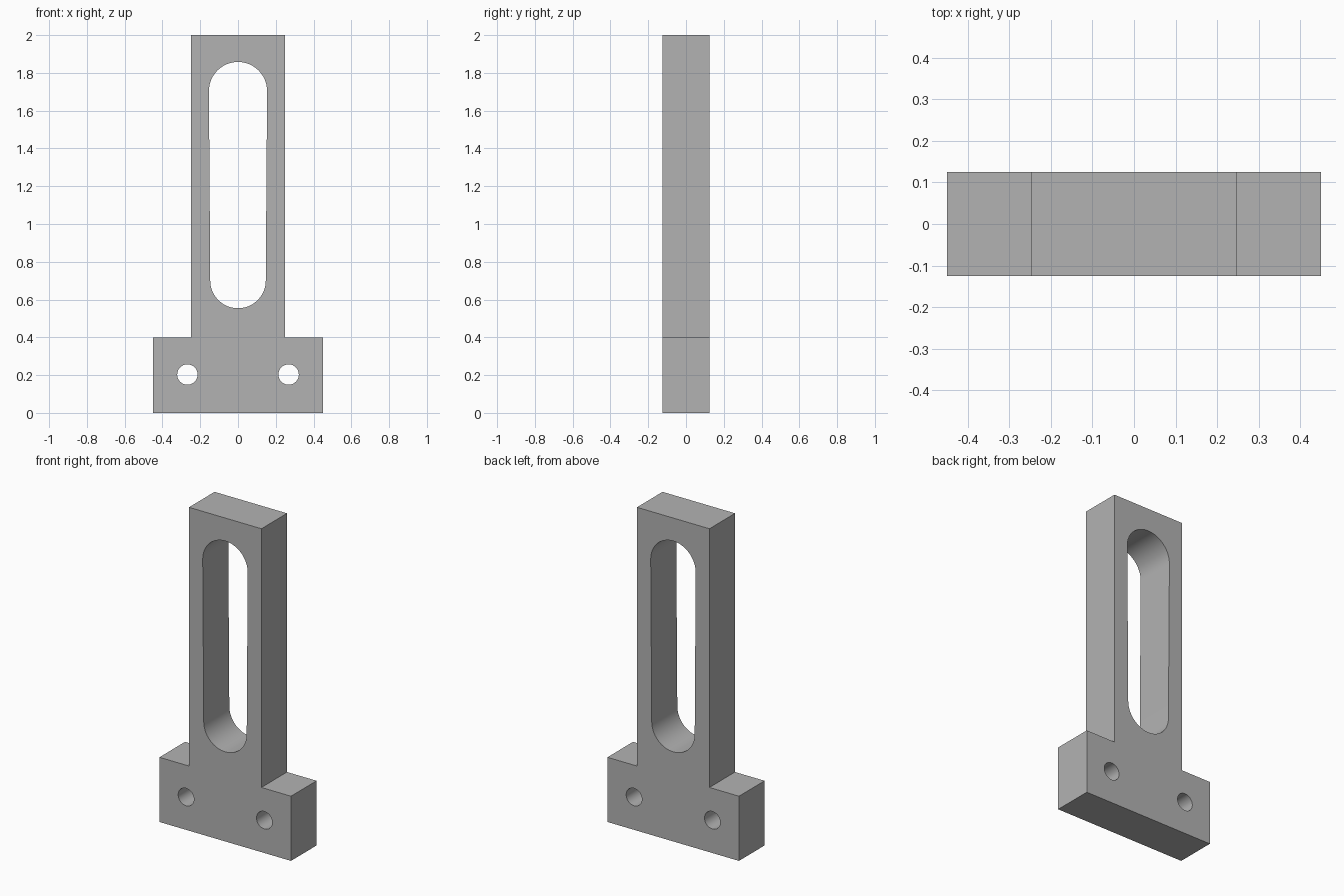
import bpy, bmesh
from math import pi, sin, cos
from mathutils import Vector

cube = bpy.data.objects.get("Cube")
if cube:
    bpy.data.objects.remove(cube, do_unlink=True)

HALF_DEPTH = 0.125

grey = bpy.data.materials.new("plain_grey")
grey.use_nodes = True
colour = (0.45, 0.45, 0.45, 1)
grey.diffuse_color = colour
grey.node_tree.nodes["Principled BSDF"].inputs["Base Color"].default_value = colour


def arc(cx, cz, r, start, sweep, steps):
    angles = [start + sweep * i / steps for i in range(steps + 1)]
    return [(cx + r * cos(a), cz + r * sin(a)) for a in angles]


def add_loop(bm, points):
    verts = [bm.verts.new((x, -HALF_DEPTH, z)) for x, z in points]
    for a, b in zip(verts, verts[1:] + verts[:1]):
        bm.edges.new((a, b))


# Outline: narrow upright on a wide foot
right_half = [(0.45, 0), (0.45, 0.4), (0.248, 0.4), (0.248, 2)]
outline = right_half + [(-x, z) for x, z in reversed(right_half)]

# Slightly tapered slot with round ends
slot = arc(0, 1.704, 0.154, 0, pi, 32) + arc(0, 0.701, 0.147, pi, pi, 32)

bm = bmesh.new()
add_loop(bm, outline)
add_loop(bm, slot)

# Two bolt holes through the foot
for side in (-1, 1):
    add_loop(bm, arc(side * 0.268, 0.203, 0.054, 0, 2 * pi, 32)[:-1])

# Fill the front face around the holes and extrude it backwards
bmesh.ops.triangle_fill(bm, use_beauty=True, edges=bm.edges[:], normal=Vector((0, -1, 0)))
result = bmesh.ops.extrude_face_region(bm, geom=bm.faces[:], use_keep_orig=True)
back = [v for v in result["geom"] if isinstance(v, bmesh.types.BMVert)]
bmesh.ops.translate(bm, verts=back, vec=(0, 2 * HALF_DEPTH, 0))
bmesh.ops.recalc_face_normals(bm, faces=bm.faces[:])

mesh = bpy.data.meshes.new("slotted_bracket")
bm.to_mesh(mesh)
bm.free()
mesh.materials.append(grey)
bracket = bpy.data.objects.new("slotted_bracket", mesh)
bpy.context.collection.objects.link(bracket)

# Smooth the round walls, keep the corners sharp
bpy.ops.object.select_all(action="DESELECT")
bracket.select_set(True)
bpy.context.view_layer.objects.active = bracket
bpy.ops.object.shade_smooth_by_angle(angle=pi / 6)
